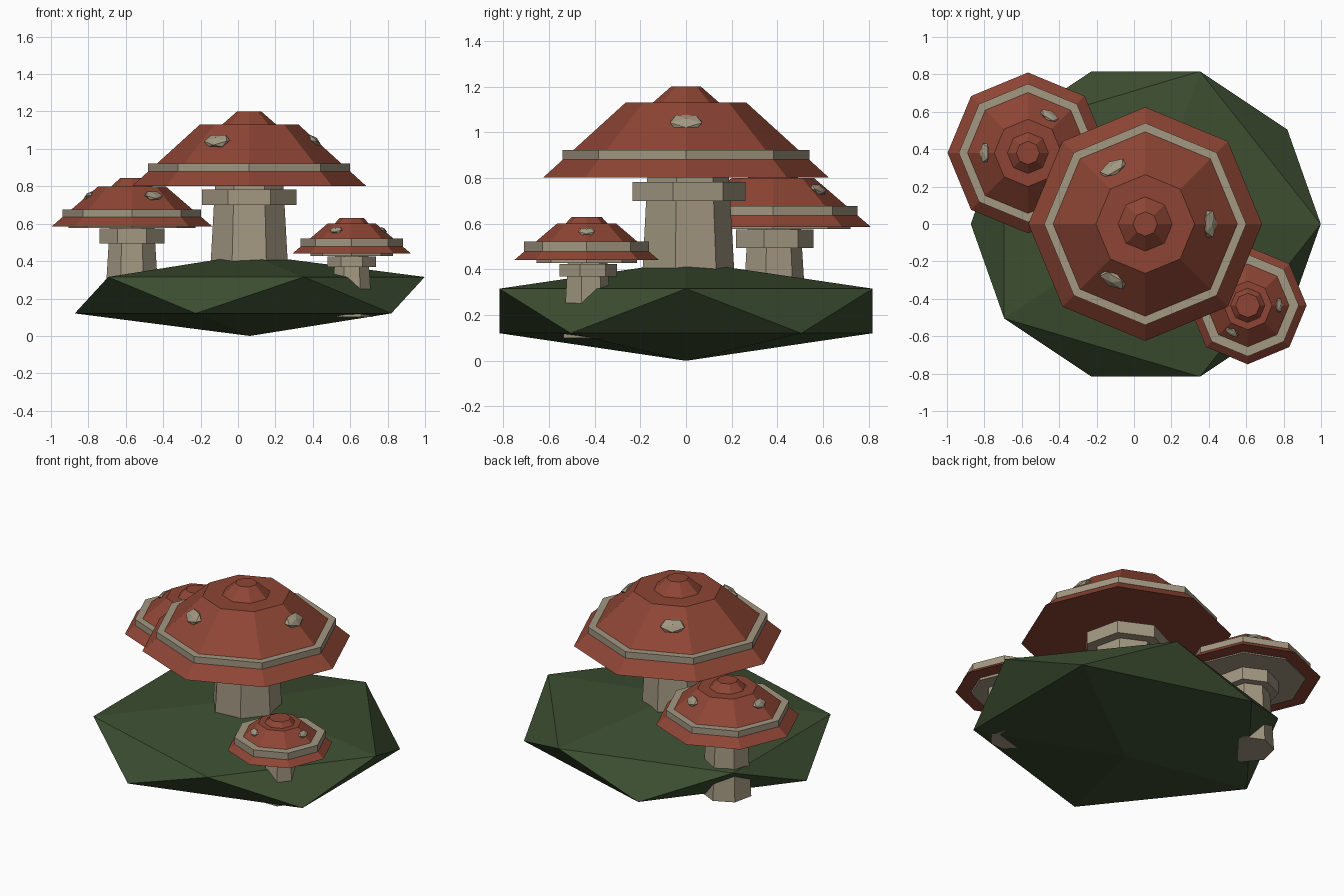
import bpy, math
from mathutils import Euler

if "Cube" in bpy.data.objects:
    bpy.data.objects.remove(bpy.data.objects["Cube"])


def material(name, rgb):
    m = bpy.data.materials.new(name)
    m.diffuse_color = (*rgb, 1)
    m.use_nodes = True
    m.node_tree.nodes["Principled BSDF"].inputs["Base Color"].default_value = m.diffuse_color
    return m


RED = material("cap_red", (0.27, 0.06, 0.035))
CREAM = material("stem_cream", (0.36, 0.31, 0.22))
GREEN = material("moss_green", (0.045, 0.075, 0.03))


def finish(name, mat):
    ob = bpy.context.object
    ob.name = name
    ob.data.materials.append(mat)
    return ob


def frustum(name, mat, sides, x, y, z0, z1, r0, r1):
    bpy.ops.mesh.primitive_cone_add(vertices=sides, radius1=r0, radius2=r1, depth=z1 - z0,
                                    location=(x, y, (z0 + z1) / 2))
    return finish(name, mat)


def ball(name, mat, loc, scale, rot=(0, 0, 0)):
    bpy.ops.mesh.primitive_ico_sphere_add(subdivisions=1, radius=1, location=loc, rotation=rot)
    ob = finish(name, mat)
    ob.scale = scale
    return ob


def mushroom(name, x, y, stem, collar, cap, crown, band, spots, gill=None):
    # stem and collar are seven-sided, cap parts are eight-sided
    frustum(name + "_stem", CREAM, 7, x, y, *stem)
    frustum(name + "_collar", CREAM, 7, x, y, *collar)
    frustum(name + "_cap", RED, 8, x, y, *cap)
    frustum(name + "_crown", RED, 8, x, y, *crown)
    frustum(name + "_band", CREAM, 8, x, y, *band)
    if gill:
        frustum(name + "_gills", CREAM, 8, x, y, *gill)
    # three flattened spots lying on the cap slope
    start, radius, z, size = spots
    tilt = math.atan2(cap[1] - cap[0], cap[2] - cap[3])
    for i in range(3):
        a = math.radians(start + 120 * i)
        ball(f"{name}_spot_{i + 1}", CREAM,
             (x + radius * math.cos(a), y + radius * math.sin(a), z),
             (size * 0.6, size, size * 0.28), Euler((0, tilt, a)))


# mossy ground
ground = ball("ground", GREEN, (0.063, 0, 0.218), (1.046, 0.96, 0.218))
bpy.ops.object.shade_smooth_by_angle(angle=math.radians(30))

# mushrooms: each part is z bottom, z top, radius bottom, radius top
mushroom("large_mushroom", 0.06, 0,
         (0.15, 0.82, 0.225, 0.187), (0.70, 0.782, 0.26, 0.26),
         (0.802, 1.13, 0.625, 0.264), (1.13, 1.20, 0.145, 0.065),
         (0.88, 0.922, 0.54, 0.54), (0, 0.345, 1.043, 0.083))
mushroom("medium_mushroom", -0.567, 0.38,
         (0.11, 0.60, 0.152, 0.121), (0.493, 0.575, 0.178, 0.178),
         (0.585, 0.80, 0.43, 0.18), (0.80, 0.845, 0.11, 0.062),
         (0.633, 0.677, 0.37, 0.37), (60, 0.23, 0.75, 0.058),
         (0.577, 0.60, 0.34, 0.34))
mushroom("small_mushroom", 0.608, -0.435,
         (0.10, 0.45, 0.113, 0.09), (0.368, 0.424, 0.132, 0.132),
         (0.442, 0.60, 0.315, 0.13), (0.60, 0.63, 0.092, 0.065),
         (0.475, 0.522, 0.273, 0.273), (0, 0.168, 0.566, 0.042),
         (0.427, 0.45, 0.22, 0.22))
